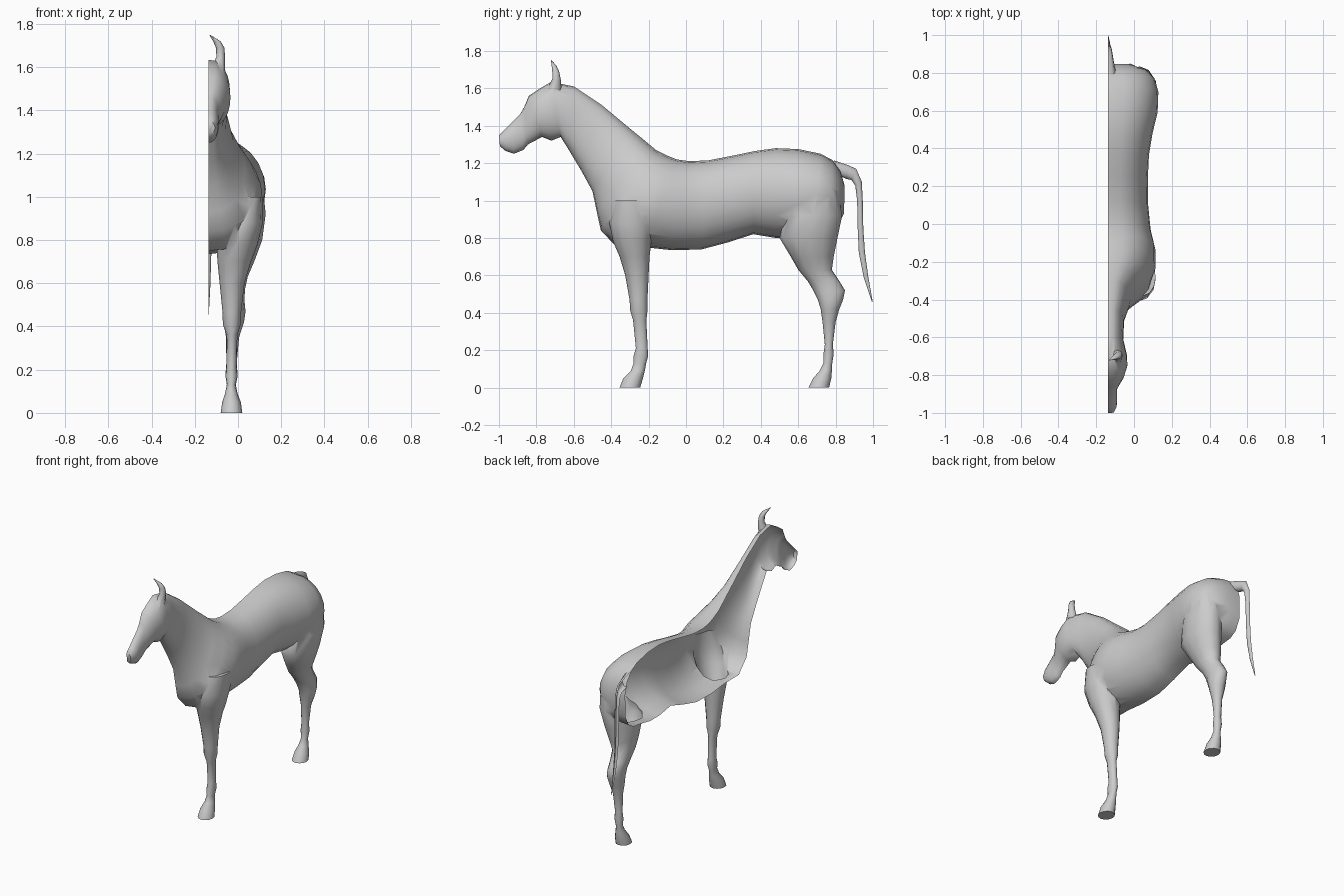
import bpy, bmesh, math

X0 = -0.137          # open centre plane of the half animal
coat = bpy.data.materials.new("grey coat")
coat.diffuse_color = (0.6, 0.6, 0.6, 1)


def make(name, rings, closed_ring, caps):
    """Skin a list of equal-length rings."""
    bm = bmesh.new()
    vs = [[bm.verts.new(p) for p in r] for r in rings]
    n = len(rings[0])
    for a, b in zip(vs, vs[1:]):
        for i in range(n if closed_ring else n - 1):
            j = (i + 1) % n
            bm.faces.new((a[i], a[j], b[j], b[i]))
    if caps:
        bm.faces.new(vs[0])
        bm.faces.new(vs[-1][::-1])
    bmesh.ops.recalc_face_normals(bm, faces=bm.faces)
    me = bpy.data.meshes.new(name)
    bm.to_mesh(me)
    bm.free()
    me.materials.append(coat)
    ob = bpy.data.objects.new(name, me)
    bpy.context.collection.objects.link(ob)
    return ob


def half_rings(sections, n, power=0.85):
    """Half-oval sections: top y, z, bottom y, z, width."""
    out = []
    for yt, zt, yb, zb, w in sections:
        ring = []
        for i in range(n + 1):
            t = math.pi * i / n
            f = (1 - math.cos(t)) / 2
            s = max(0.0, math.sin(t)) ** power if 0 < i < n else 0
            ring.append((X0 + w * s, yt + (yb - yt) * f, zt + (zb - zt) * f))
        out.append(ring)
    return out


def oval_rings(sections, n):
    """Level oval sections: z, front y, back y, inner x, outer x."""
    return [[((xa + xb) / 2 + (xb - xa) / 2 * math.cos(2 * math.pi * i / n),
              (ya + yb) / 2 + (yb - ya) / 2 * math.sin(2 * math.pi * i / n), z)
             for i in range(n)] for z, ya, yb, xa, xb in sections]


def smooth(ob):
    bpy.ops.object.select_all(action='DESELECT')
    ob.select_set(True)
    bpy.context.view_layer.objects.active = ob
    bpy.ops.object.shade_smooth_by_angle(angle=math.radians(55))


# Head, neck and trunk, from muzzle to rump
body = make("body", half_rings([
    (-1.0, 1.35, -.995, 1.29, .03), (-.97, 1.38, -.965, 1.265, .045),
    (-.93, 1.42, -.92, 1.25, .048), (-.885, 1.465, -.87, 1.27, .047),
    (-.865, 1.50, -.845, 1.30, .058), (-.84, 1.56, -.77, 1.34, .085),
    (-.78, 1.60, -.72, 1.32, .102), (-.72, 1.635, -.67, 1.34, .10),
    (-.60, 1.61, -.62, 1.26, .08), (-.45, 1.51, -.56, 1.16, .085),
    (-.30, 1.385, -.50, 1.05, .12), (-.22, 1.32, -.475, .93, .17),
    (-.16, 1.27, -.455, .84, .22), (-.10, 1.24, -.37, .75, .25),
    (-.05, 1.22, -.22, .75, .25), (.02, 1.21, -.08, .735, .225),
    (.12, 1.215, .08, .738, .212), (.25, 1.24, .22, .775, .21),
    (.37, 1.265, .36, .82, .216), (.48, 1.28, .48, .80, .235),
    (.60, 1.275, .58, .80, .262), (.72, 1.25, .68, .82, .266),
    (.785, 1.215, .76, .83, .245), (.825, 1.16, .81, .86, .20),
    (.848, 1.08, .845, .93, .11)], 12), True, True)

# Legs, from hoof to shoulder or hip
front_leg = make("front_leg", oval_rings([
    (0, -.355, -.245, -.08, .02), (.05, -.335, -.23, -.073, .013),
    (.09, -.295, -.22, -.06, -.002), (.13, -.28, -.213, -.052, -.01),
    (.17, -.28, -.202, -.058, -.002), (.21, -.268, -.205, -.054, -.006),
    (.36, -.283, -.212, -.053, -.003), (.41, -.298, -.206, -.07, .012),
    (.47, -.302, -.206, -.072, .015), (.60, -.325, -.20, -.085, .03),
    (.70, -.355, -.195, -.095, .06), (.78, -.39, -.185, -.10, .09),
    (.88, -.41, -.17, -.07, .115), (1.0, -.38, -.18, -.02, .115)], 12), True, True)
hind_leg = make("hind_leg", oval_rings([
    (0, .655, .765, -.08, .02), (.05, .68, .777, -.073, .013),
    (.09, .715, .78, -.06, -.002), (.13, .735, .782, -.052, -.01),
    (.18, .735, .79, -.058, -.002), (.23, .742, .785, -.054, -.006),
    (.35, .73, .80, -.055, .005), (.42, .72, .82, -.068, .028),
    (.47, .705, .84, -.07, .035), (.52, .68, .85, -.072, .03),
    (.57, .65, .82, -.078, .032), (.63, .60, .78, -.082, .045),
    (.70, .56, .79, -.09, .075), (.80, .50, .81, -.09, .112),
    (.92, .53, .835, -.07, .128), (1.05, .60, .81, -.01, .115)], 12), True, True)

# Ear leaning in to its tip
ear = make("ear", oval_rings([
    (1.59, -.745, -.665, -.125, -.06), (1.65, -.715, -.67, -.10, -.06),
    (1.69, -.715, -.678, -.102, -.063), (1.72, -.718, -.692, -.115, -.08),
    (1.75, -.722, -.719, -.133, -.128)], 8), True, True)

# Weld the parts into one skin
for part in (front_leg, hind_leg, ear):
    mod = body.modifiers.new("weld", 'BOOLEAN')
    mod.operation, mod.solver, mod.object = 'UNION', 'EXACT', part
    bpy.context.view_layer.objects.active = body
    bpy.ops.object.modifier_apply(modifier=mod.name)
    bpy.data.objects.remove(part)

# Open the centre plane, leaving a hollow shell
bm = bmesh.new()
bm.from_mesh(body.data)
flat = [f for f in bm.faces if all(v.co.x < X0 + 1e-4 for v in f.verts)]
bmesh.ops.delete(bm, geom=flat, context='FACES')
bm.to_mesh(body.data)
bm.free()
smooth(body)

# Half tail hanging from the rump
smooth(make("tail", half_rings([
    (.79, 1.215, .825, 1.13, .04), (.865, 1.19, .86, 1.115, .03),
    (.91, 1.17, .885, 1.11, .024), (.94, 1.10, .905, 1.08, .02),
    (.945, 1.0, .915, 1.0, .018), (.948, .85, .918, .85, .016),
    (.957, .72, .924, .72, .013), (.975, .59, .95, .59, .009),
    (.998, .46, .995, .455, .002)], 6), False, False))
